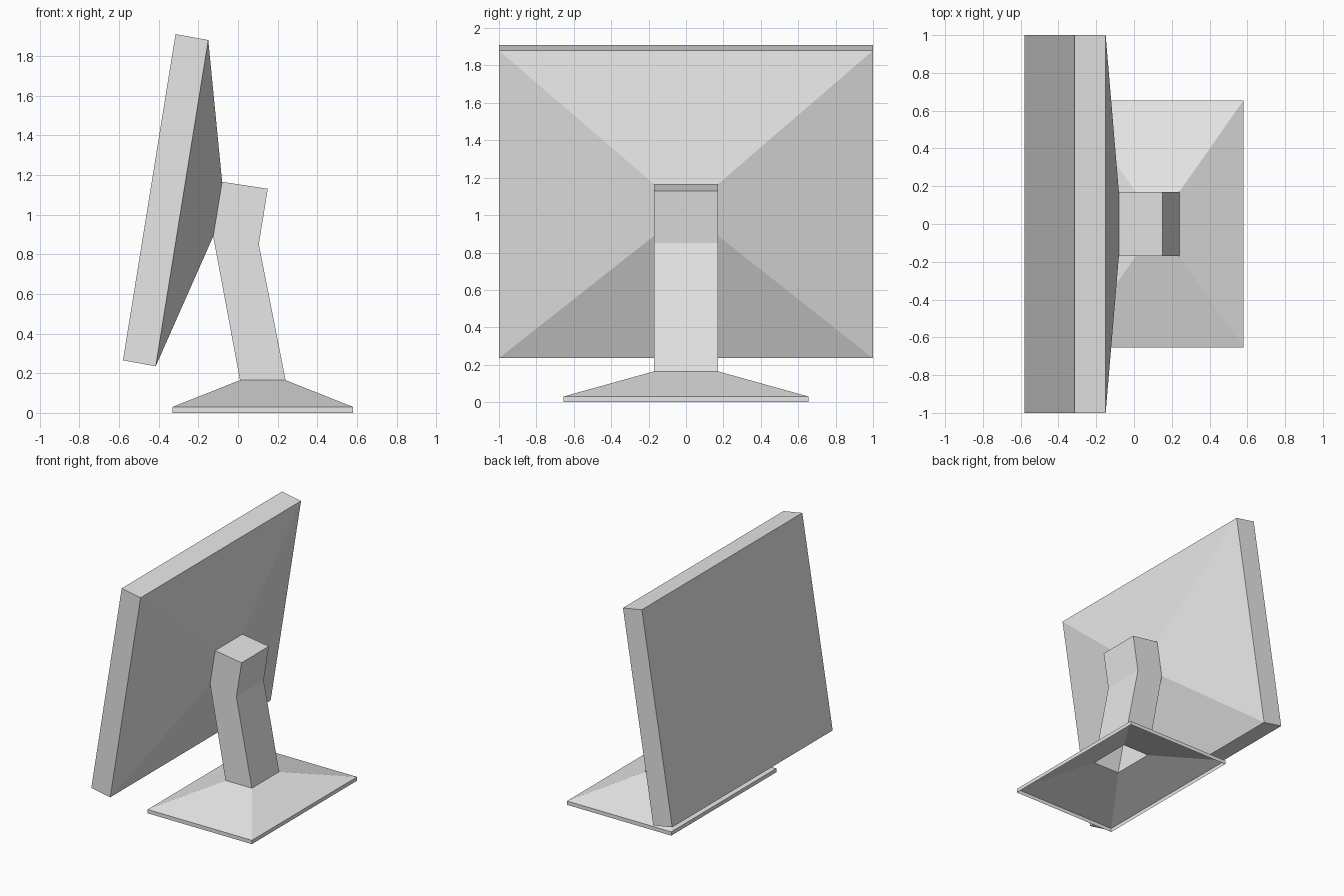
import bpy
import bmesh

cube = bpy.data.objects.get("Cube")
if cube:
    bpy.data.objects.remove(cube, do_unlink=True)

grey = bpy.data.materials.new("light grey")
grey.use_nodes = True
colour = (0.8, 0.8, 0.8, 1)
grey.diffuse_color = colour
grey.node_tree.nodes["Principled BSDF"].inputs["Base Color"].default_value = colour


def loft(name, sections, cap):
    """Skin rectangular sections, each (x, z) edge pair plus half width;
    cap closes the section with that index."""
    bm = bmesh.new()
    rings = []
    for (xa, za), (xb, zb), w in sections:
        corners = [(xa, -w, za), (xb, -w, zb), (xb, w, zb), (xa, w, za)]
        rings.append([bm.verts.new(c) for c in corners])
    for low, high in zip(rings, rings[1:]):
        for i in range(4):
            j = (i + 1) % 4
            bm.faces.new((low[i], low[j], high[j], high[i]))
    # The lofts run towards the cap or away from it
    bm.faces.new(rings[cap] if cap else rings[cap][::-1])
    mesh = bpy.data.meshes.new(name)
    bm.to_mesh(mesh)
    bm.free()
    mesh.materials.append(grey)
    obj = bpy.data.objects.new(name, mesh)
    bpy.context.collection.objects.link(obj)
    return obj


NECK = 0.17
foot = ((0.01, 0.165), (0.24, 0.165), NECK)
neck_bend = ((-0.125, 0.89), (0.105, 0.85), NECK)
neck_top = ((-0.08, 1.165), (0.15, 1.13), NECK)

# Hollow base and neck, open underneath
base = loft("base", [((-0.33, 0), (0.58, 0), 0.655),
                     ((-0.33, 0.03), (0.58, 0.03), 0.655), foot], 0)
base_mesh = bmesh.new()
base_mesh.from_mesh(base.data)
bottom = min(base_mesh.faces, key=lambda f: f.calc_center_median().z)
bmesh.ops.delete(base_mesh, geom=[bottom], context="FACES_ONLY")
base_mesh.to_mesh(base.data)
base_mesh.free()
loft("neck", [foot, neck_bend, neck_top], 2)

# Tilted screen with a back tapering to the neck
loft("screen", [((-0.315, 1.91), (-0.58, 0.265), 1),
                ((-0.15, 1.88), (-0.415, 0.235), 1),
                (neck_top[0], neck_bend[0], NECK)], 0)
